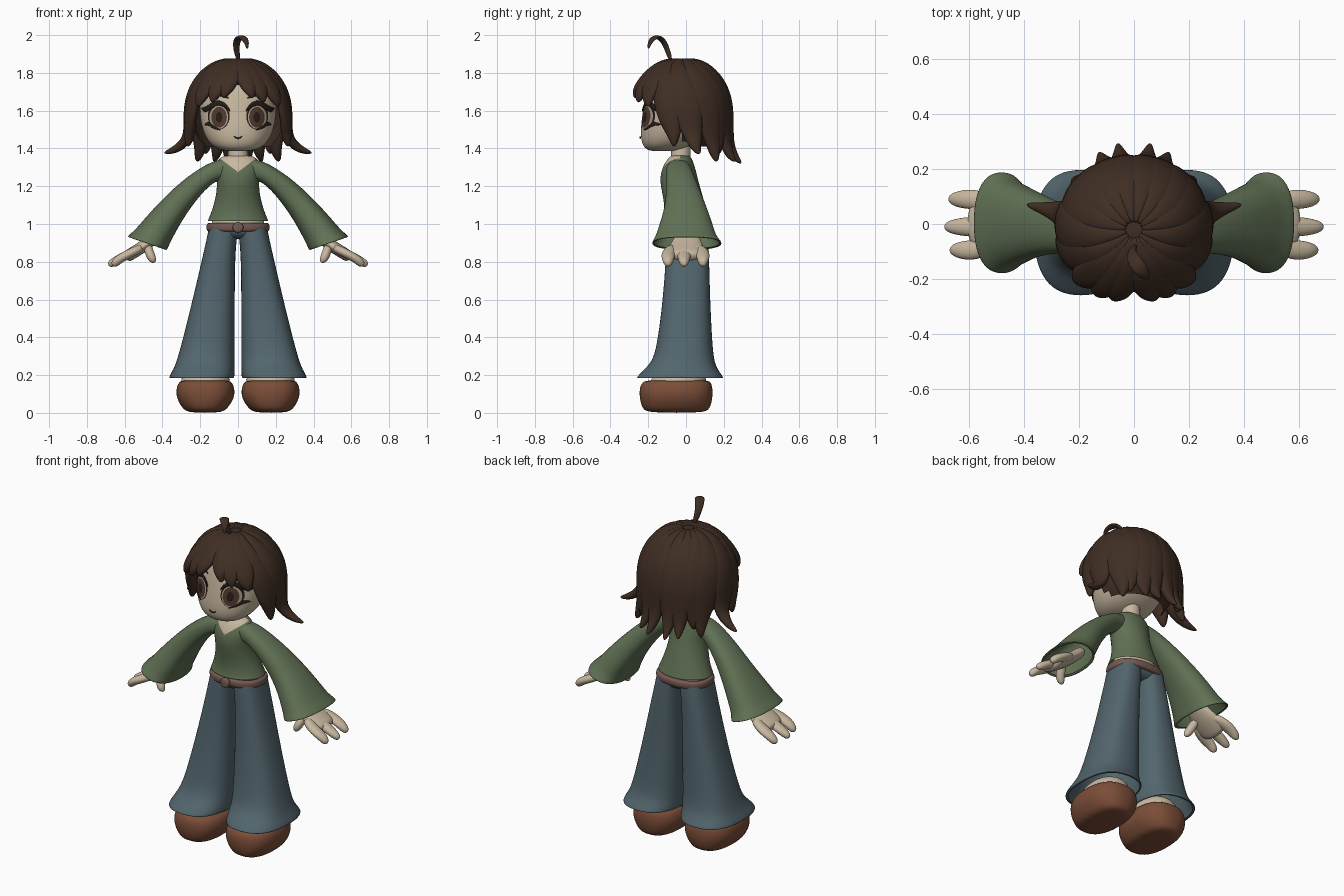
import bpy, bmesh
from math import sin, cos, pi, radians
from mathutils import Vector
from mathutils.bvhtree import BVHTree

cube = bpy.data.objects.get("Cube")
if cube:
    bpy.data.objects.remove(cube, do_unlink=True)


def material(name, r, g, b):
    m = bpy.data.materials.new(name)
    m.use_nodes = True
    m.diffuse_color = (r, g, b, 1)
    m.node_tree.nodes["Principled BSDF"].inputs["Base Color"].default_value = (r, g, b, 1)
    return m


SKIN = material("skin", .58, .48, .35)
HAIR = material("dark_brown_hair", .05, .027, .017)
GREEN = material("sage_green_knit", .12, .165, .09)
DENIM = material("blue_grey_denim", .085, .13, .153)
LEATHER = material("brown_leather", .2, .075, .04)
BELT = material("dusty_brown_belt", .18, .1, .085)
IRIS = material("brown_iris", .085, .042, .026)
DARK = material("dark_lash", .02, .012, .01)
EYE = material("eye_base", .42, .35, .27)


def finish(name, bm, mat, mirror=False, levels=0):
    bmesh.ops.recalc_face_normals(bm, faces=bm.faces)
    me = bpy.data.meshes.new(name)
    bm.to_mesh(me)
    bm.free()
    me.materials.append(mat)
    for p in me.polygons:
        p.use_smooth = True
    ob = bpy.data.objects.new(name, me)
    bpy.context.collection.objects.link(ob)
    if mirror:
        ob.modifiers.new("mirror", 'MIRROR').use_mirror_merge = False
    if levels:
        sub = ob.modifiers.new("smooth", 'SUBSURF')
        sub.levels = sub.render_levels = levels
    return ob


def loft(name, sections, mat, n=16, caps=True, mirror=False, power=1.0):
    """Skin a row of (centre, u, v) elliptical sections."""
    bm = bmesh.new()
    rings = []
    for c, u, v in sections:
        ring = []
        for i in range(n):
            a = 2 * pi * (i + .5) / n
            ca, sa = cos(a), sin(a)
            pa = abs(ca) ** power * (1 if ca > 0 else -1)
            pb = abs(sa) ** power * (1 if sa > 0 else -1)
            ring.append(bm.verts.new(Vector(c) + Vector(u) * pa + Vector(v) * pb))
        rings.append(ring)
    for r, s in zip(rings, rings[1:]):
        for i in range(n):
            j = (i + 1) % n
            bm.faces.new((r[i], r[j], s[j], s[i]))
    if caps:
        bm.faces.new(rings[0])
        bm.faces.new(rings[-1])
    return finish(name, bm, mat, mirror, 2)


def column(name, rows, mat, **kw):
    """Upright loft; each row is z, x min, x max, y min, y max."""
    return loft(name, [(((a + b) / 2, (c + d) / 2, z), ((b - a) / 2, 0, 0), (0, (d - c) / 2, 0))
                       for z, a, b, c, d in rows], mat, **kw)


def strand(name, pts, widths, thick, mat, side=None, mirror=False):
    """Flattened tapering tube along a path; side fixes its broad direction."""
    pts = [Vector(p) for p in pts]
    sections = []
    for i, p in enumerate(pts):
        t = (pts[min(i + 1, len(pts) - 1)] - pts[max(i - 1, 0)]).normalized()
        out = p - HEAD
        out.z = max(out.z, 0)
        s = Vector(side) if side else t.cross(out).normalized()
        w = widths[i]
        sections.append((p, s * w, s.cross(t).normalized() * min(thick, w)))
    return loft(name, sections, mat, n=8, mirror=mirror)


HEAD = Vector((0, -.02, 1.6))

# Shoes and feet
column("shoe", [(0, .09, .26, -.2, .1), (.02, .055, .295, -.235, .13), (.08, .015, .33, -.25, .145),
                (.13, .015, .33, -.25, .145), (.165, .03, .315, -.235, .135), (.175, .06, .29, -.2, .11)],
       LEATHER, mirror=True, power=.8)
column("foot", [(.14, .03, .315, -.21, .12), (.185, .04, .305, -.19, .11), (.25, .08, .25, -.09, .08)],
       SKIN, mirror=True)

# Flared trousers
column("trouser_leg", [(.985, -.005, .155, -.1, .115), (.93, .005, .165, -.105, .12),
                       (.8, .015, .195, -.11, .125), (.6, .015, .242, -.125, .13),
                       (.4, .015, .292, -.15, .14), (.28, .015, .325, -.175, .15),
                       (.23, .015, .345, -.225, .17), (.18, .015, .375, -.275, .21),
                       (.185, .03, .35, -.25, .19)],
       DENIM, caps=False, mirror=True, power=.8)
column("hips", [(.92, -.11, .11, -.07, .08), (.95, -.15, .15, -.1, .115), (1, -.155, .155, -.105, .12)],
       DENIM, power=.85)
column("waist", [(.97, -.145, .145, -.1, .11), (1.02, -.145, .145, -.1, .11), (1.1, -.11, .11, -.08, .08)], SKIN)

# Belt and buckle
column("belt", [(.96, -.15, .15, -.1, .11), (.96, -.168, .168, -.118, .132), (.985, -.172, .172, -.122, .136),
                (1.005, -.168, .168, -.118, .132), (1.005, -.15, .15, -.1, .11)], BELT, caps=False, power=.85)
loft("buckle", [((0, y, .982), (r, 0, 0), (0, 0, r)) for y, r in ((-.1, .03), (-.13, .03), (-.138, .022))],
     BELT)

# Top with a V neckline cut into the front
torso = column("top_body", [(1.015, -.165, .165, -.125, .13), (1.03, -.158, .158, -.12, .125),
                            (1.08, -.138, .138, -.115, .11), (1.15, -.118, .118, -.125, .09),
                            (1.22, -.112, .112, -.14, .07), (1.28, -.125, .125, -.135, .055),
                            (1.33, -.12, .12, -.11, .04), (1.36, -.085, .085, -.085, .025),
                            (1.362, -.05, .05, -.07, .01)], GREEN, caps=False)
deps = bpy.context.evaluated_depsgraph_get()
bm = bmesh.new()
bm.from_object(torso, deps)
for s in (-1, 1):
    bmesh.ops.bisect_plane(bm, geom=bm.verts[:] + bm.edges[:] + bm.faces[:],
                           plane_co=(0, 0, 1.275), plane_no=(.75 * s, 0, 1))
for f in bm.faces:
    c = f.calc_center_median()
    f.material_index = int(c.y < -.03 and c.z > 1.275 + .75 * abs(c.x))
torso.modifiers.clear()
bm.to_mesh(torso.data)
bm.free()
torso.data.materials.append(SKIN)
column("neck", [(1.25, -.06, .06, -.09, .02), (1.34, -.055, .055, -.08, .025), (1.48, -.05, .05, -.08, .03)], SKIN)

# Bell sleeves: upper x, z, lower x, z, half depth, centre y
sleeve = [(.06, 1.345, .08, 1.23, .06, -.04), (.13, 1.34, .13, 1.225, .07, -.04),
          (.27, 1.255, .22, 1.13, .085, -.02), (.40, 1.135, .30, 1.01, .115, 0),
          (.50, 1.025, .345, .925, .15, 0), (.545, .97, .365, .885, .165, 0),
          (.595, .93, .375, .855, .195, .005), (.57, .93, .39, .87, .175, .005)]
loft("sleeve", [(((a + c) / 2, y, (b + d) / 2), ((a - c) / 2, 0, (b - d) / 2), (0, r, 0))
                for a, b, c, d, r, y in sleeve], GREEN, caps=False, mirror=True, power=.85)

# Hands
ACROSS = (0, 1, 0)
strand("palm", [(.38, .01, .99), (.45, .005, .92), (.51, 0, .875), (.56, 0, .845), (.6, 0, .82)],
       (.05, .075, .105, .11, .08), .035, SKIN, ACROSS, True)
for label, y, reach in (("front", -.095, .665), ("middle", -.01, .685), ("back", .09, .67)):
    strand(label + "_finger", [(.5, y * .75, .88), (.57, y, .845), (.63, y, .815), (reach - .012, y, .79),
                               (reach, y, .78)],
           (.03, .042, .036, .024, .01), .026, SKIN, ACROSS, True)
strand("thumb", [(.48, -.04, .89), (.47, -.07, .85), (.455, -.085, .815), (.44, -.085, .795)],
       (.04, .036, .026, .01), .026, SKIN, ACROSS, True)

# Head
head = column("head", [(1.385, -.05, .05, -.18, -.07), (1.395, -.11, .11, -.215, -.02),
                       (1.43, -.16, .16, -.24, .06), (1.5, -.195, .195, -.245, .13),
                       (1.58, -.207, .207, -.235, .165), (1.66, -.207, .207, -.225, .175),
                       (1.75, -.195, .195, -.205, .17), (1.83, -.13, .13, -.15, .12),
                       (1.85, -.06, .06, -.08, .06)], SKIN, power=.92)
bpy.context.view_layer.update()
face = BVHTree.FromObject(head, bpy.context.evaluated_depsgraph_get())


def on_face(x, z, lift):
    hit = face.ray_cast(Vector((x, -1, z)), Vector((0, 1, 0)))[0]
    return Vector((x, (hit.y if hit else -.1) - lift, z))


def decal(name, cx, cz, rx, rz, mat, lift):
    bm = bmesh.new()
    mid = bm.verts.new(on_face(cx, cz, lift))
    rings = [[bm.verts.new(on_face(cx + rx * k * cos(i * pi / 12), cz + rz * k * sin(i * pi / 12), lift))
              for i in range(24)] for k in (.35, .7, 1)]
    for i in range(24):
        j = (i + 1) % 24
        bm.faces.new((mid, rings[0][i], rings[0][j]))
        for r, s in zip(rings, rings[1:]):
            bm.faces.new((r[i], s[i], s[j], r[j]))
    finish(name, bm, mat, True)


def stroke(name, pts, widths, mirror=True):
    strand(name, [on_face(x, z, .006) for x, z in pts], widths, .005, DARK, (0, 0, 1), mirror)


# Eyes, lashes, brows and mouth
decal("eye_outline", .102, 1.57, .058, .07, DARK, .002)
decal("eye_white", .102, 1.565, .05, .062, EYE, .004)
decal("iris", .1, 1.565, .041, .055, IRIS, .006)
decal("pupil", .1, 1.565, .018, .028, DARK, .008)
stroke("upper_lash", [(.04, 1.595), (.065, 1.63), (.105, 1.645), (.145, 1.625), (.175, 1.6), (.195, 1.615)],
       (.006, .013, .016, .018, .018, .004))
stroke("lower_lash", [(.09, 1.497), (.13, 1.51), (.155, 1.535), (.18, 1.525)], (.004, .008, .014, .003))
stroke("brow", [(.045, 1.665), (.1, 1.69), (.165, 1.675)], (.006, .009, .004))
stroke("mouth", [(-.022, 1.465), (-.012, 1.456), (0, 1.453), (.012, 1.456), (.022, 1.465)],
       (.003, .004, .004, .004, .003), False)

# Scalp shell, cut open around the face
bm = bmesh.new()
bmesh.ops.create_uvsphere(bm, u_segments=32, v_segments=24, radius=1)
for v in bm.verts:
    v.co = HEAD + Vector((v.co.x * .25, v.co.y * .235, v.co.z * .27))
cut = [f for f in bm.faces if f.calc_center_median().z < max(1.4, 1.73 - 1.5 * (f.calc_center_median().y + .2))]
bmesh.ops.delete(bm, geom=cut, context='FACES')
finish("scalp_hair", bm, HAIR)


def dome(az, polar, k=1):
    a, p = radians(az), radians(polar)
    return HEAD + Vector((.262 * k * sin(p) * cos(a), .245 * k * sin(p) * sin(a), .272 * cos(p)))


# Long locks: start and end bearing, tip height, outward flick, width
for i, (a0, a1, tip, flick, w) in enumerate([
        (-48, -10, 1.41, .03, .07), (-22, 14, 1.365, .55, .08), (5, 42, 1.33, .12, .085),
        (30, 50, 1.37, .03, .085), (54, 67, 1.33, .24, .08), (78, 80, 1.32, .3, .075)]):
    pts = [dome(a0 + (a1 - a0) * p / 110, p) for p in (5, 25, 48, 70, 90)]
    for k, r in ((.35, 1.0), (.65, .99 + flick * .1), (.88, 1 + flick * .5), (1, 1 + flick)):
        p = dome(a0 + (a1 - a0) * min(1, .8 + .3 * k), 90, r)
        p.z = HEAD.z + (tip - HEAD.z) * k
        if flick > .5 and k == 1:
            p.z += .01
        pts.append(p)
    strand(f"long_lock_{i + 1}", pts, [w * f for f in (.15, .55, .9, 1.1, 1.1, .9, .6, .32, .1)],
           .032, HAIR, mirror=True)

# Fringe locks: start and end bearing, end polar angle, width
for i, (a0, a1, end, w) in enumerate([(-86, -74, 76, .062), (-72, -61, 81, .065), (-58, -42, 86, .068)]):
    pts = [dome(a0 + (a1 - a0) * t, 6 + (end - 6) * t, 1 + .1 * t) for t in (0, .25, .5, .75, .9, 1)]
    strand(f"fringe_lock_{i + 1}", pts, [w * f for f in (.2, .6, 1, .95, .55, .12)], .028, HAIR, mirror=True)

# Curled tuft on the crown
strand("crown_tuft", [(.005, -.08, 1.86), (-.012, -.1, 1.93), (-.005, -.125, 1.98), (.02, -.16, 1.995),
                      (.045, -.19, 1.97), (.05, -.2, 1.925)],
       (.015, .02, .028, .03, .02, .005), .012, HAIR, (.8, .6, 0))
